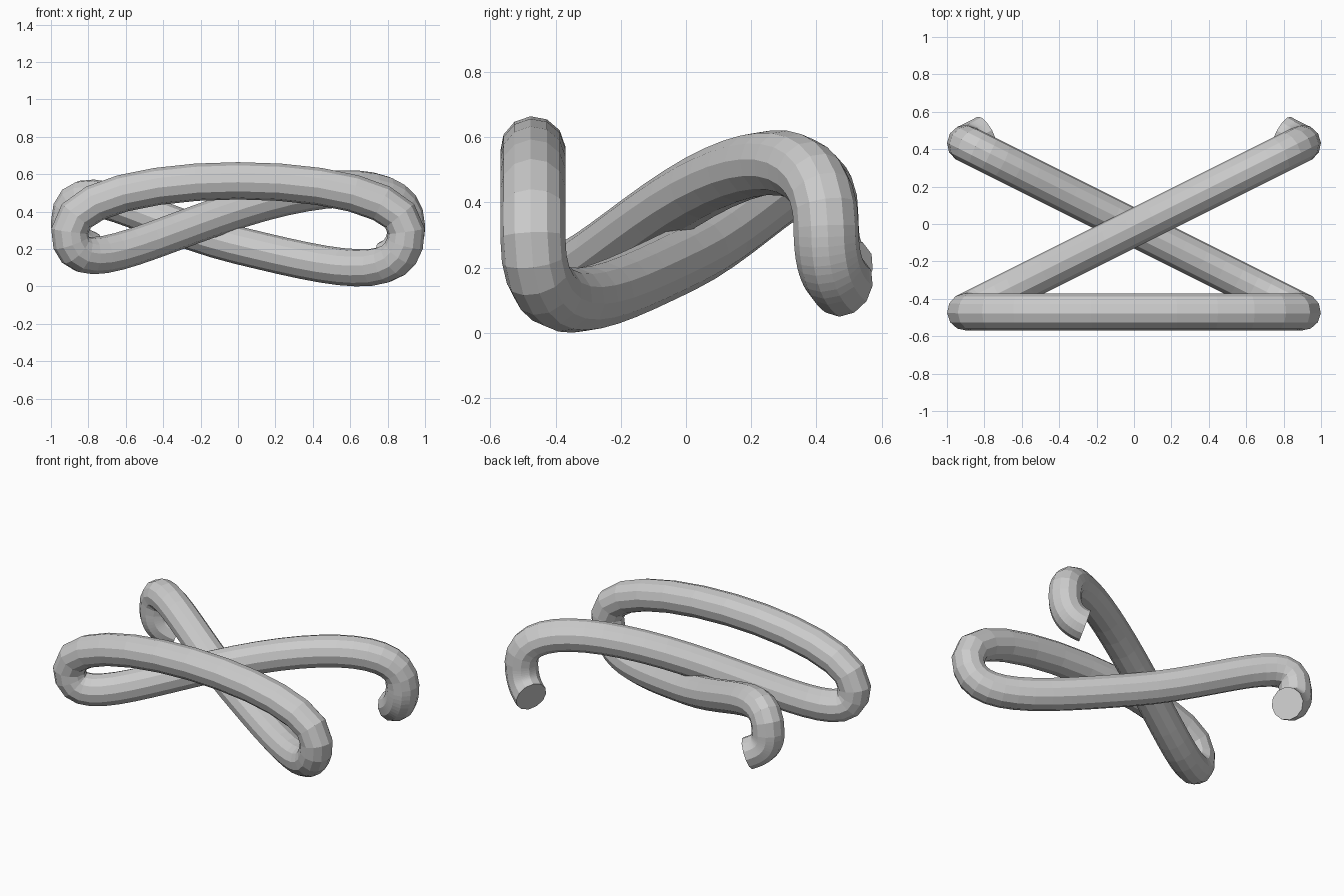
import bpy

if "Cube" in bpy.data.objects:
    bpy.data.objects.remove(bpy.data.objects["Cube"])

# Path knots of the bent rod: (left handle, point, right handle)
knots = [
    # free end at the back left, then the back left bend
    ((-0.74, 0.512, 0.18), (-0.79, 0.485, 0.20), (-0.86, 0.447, 0.23)),
    ((-0.90, 0.43, 0.26), (-0.90, 0.43, 0.35), (-0.90, 0.43, 0.65)),
    # lower diagonal, middle
    ((-0.50, 0.23, 0.345), (0.0, -0.02, 0.225), (0.50, -0.27, 0.105)),
    # front right and front left bends
    ((0.90, -0.47, 0.00), (0.90, -0.47, 0.30), (0.90, -0.47, 0.66)),
    ((-0.90, -0.47, 0.66), (-0.90, -0.47, 0.30), (-0.90, -0.47, 0.02)),
    # upper diagonal, middle
    ((-0.50, -0.27, 0.255), (0.0, -0.02, 0.415), (0.50, 0.23, 0.575)),
    # back right bend and its free end
    ((0.90, 0.43, 0.58), (0.90, 0.43, 0.33), (0.90, 0.43, 0.23)),
    ((0.86, 0.447, 0.175), (0.79, 0.485, 0.15), (0.74, 0.512, 0.13)),
]

# Round 12-sided tube along the path
curve = bpy.data.curves.new("rod_path", 'CURVE')
curve.dimensions = '3D'
curve.resolution_u = 12
curve.bevel_depth = 0.1
curve.bevel_resolution = 4
curve.use_fill_caps = True
spline = curve.splines.new('BEZIER')
spline.bezier_points.add(len(knots) - 1)
for p, (left, co, right) in zip(spline.bezier_points, knots):
    p.handle_left_type = p.handle_right_type = 'FREE'
    p.co, p.handle_left, p.handle_right = co, left, right

# Turn the curve into a flat-shaded mesh
path = bpy.data.objects.new("rod_path", curve)
bpy.context.collection.objects.link(path)
deps = bpy.context.evaluated_depsgraph_get()
mesh = bpy.data.meshes.new_from_object(path.evaluated_get(deps))
bpy.data.objects.remove(path)
for poly in mesh.polygons:
    poly.use_smooth = False
rod = bpy.data.objects.new("bent_rod", mesh)
bpy.context.collection.objects.link(rod)

# Stand the rod on the ground
low = min(v.co.z for v in mesh.vertices)
for v in mesh.vertices:
    v.co.z -= low
